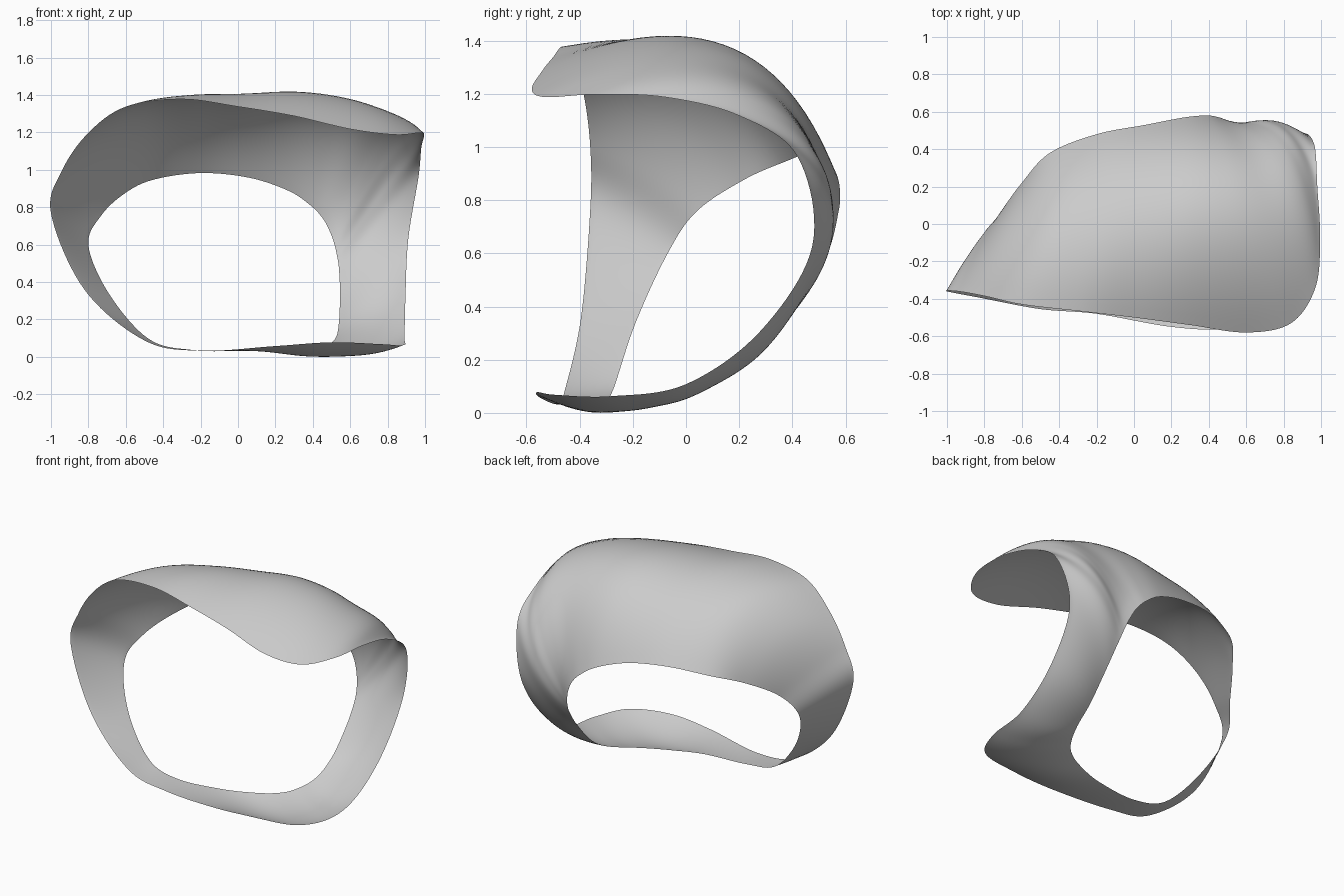
import bpy
from mathutils import Vector

if "Cube" in bpy.data.objects:
    bpy.data.objects.remove(bpy.data.objects["Cube"])

# Three closed guide rails around the band: left side, roof, right-back strip, base
outer_edge = [(-1, -.36, .77), (-.94, -.36, 1.0), (-.8, -.385, 1.2), (-.6, -.43, 1.34), (-.3, -.465, 1.38),
              (0, -.5, 1.34), (.3, -.54, 1.29), (.6, -.58, 1.22), (.84, -.53, 1.19), (.97, -.34, 1.2),
              (.995, -.08, 1.19), (.98, .2, 1.12), (.965, .42, .965), (.91, .475, .63), (.895, .28, .31),
              (.89, 0, .11), (.885, -.28, .065), (.77, -.49, .07), (.5, -.56, .08), (.2, -.55, .06),
              (-.2, -.48, .035), (-.5, -.455, .09), (-.82, -.395, .36)]
mid_line = [(-.91, -.22, .69), (-.84, -.14, .9), (-.67, .01, 1.1), (-.46, .1, 1.25), (-.2, .17, 1.3),
            (.05, .19, 1.335), (.3, .2, 1.365), (.52, .22, 1.335), (.69, .26, 1.26), (.79, .33, 1.18),
            (.83, .4, 1.09), (.83, .485, .96), (.785, .545, .76), (.74, .475, .51), (.73, .29, .24),
            (.7, .03, .07), (.66, -.15, .02), (.55, -.27, .005), (.38, -.35, .005), (.12, -.41, .035),
            (-.22, -.4, .035), (-.49, -.37, .09), (-.75, -.3, .34)]
inner_edge = [(-.8, -.07, .6), (-.73, .04, .76), (-.6, .22, .88), (-.45, .38, .95), (-.2, .48, .985),
              (.06, .53, .96), (.27, .57, .89), (.39, .58, .81), (.455, .57, .74), (.492, .555, .67),
              (.515, .535, .605), (.53, .51, .54), (.54, .47, .47), (.545, .38, .35), (.54, .23, .19),
              (.52, .08, .1), (.46, -.05, .06), (.38, -.13, .045), (.25, -.2, .04), (.05, -.27, .04),
              (-.25, -.3, .04), (-.48, -.27, .1), (-.69, -.19, .34)]
STEPS, ACROSS = 10, 28


def smooth_loop(points):
    """Closed Catmull-Rom curve through the points."""
    p = [Vector(q) for q in points]
    n, out = len(p), []
    for i in range(n):
        a, b, c, d = p[i - 1], p[i], p[(i + 1) % n], p[(i + 2) % n]
        for k in range(STEPS):
            t = k / STEPS
            out.append(.5 * (2 * b + (c - a) * t + (2 * a - 5 * b + 4 * c - d) * t * t
                             + (3 * b - a - 3 * c + d) * t ** 3))
    return out


def arch(a, m, b):
    """Quadratic arc from a through m to b, spaced by chord length."""
    s = (m - a).length / ((m - a).length + (b - m).length)
    for k in range(ACROSS + 1):
        t = k / ACROSS
        yield (a * ((t - s) * (t - 1) / s) + m * (t * (t - 1) / (s * (s - 1)))
               + b * (t * (t - s) / (1 - s)))


# Loft the open band surface
rows = list(zip(*(smooth_loop(r) for r in (outer_edge, mid_line, inner_edge))))
verts = [v for r in rows for v in arch(*r)]
w, n = ACROSS + 1, len(rows)
faces = []
for i in range(n):
    j = (i + 1) % n
    for k in range(ACROSS):
        faces.append((i * w + k, i * w + k + 1, j * w + k + 1, j * w + k))

# Rest the band on the ground
low = min(v.z for v in verts)
for v in verts:
    v.z -= low

mesh = bpy.data.meshes.new("curved_band")
mesh.from_pydata(verts, [], faces)
mesh.flip_normals()
mesh.polygons.foreach_set("use_smooth", [True] * len(mesh.polygons))
band = bpy.data.objects.new("curved_band", mesh)
bpy.context.collection.objects.link(band)

# Ease out lofting ripples inside the band, leaving both rims fixed
inside = band.vertex_groups.new(name="inside")
inside.add([i for i in range(len(verts)) if 0 < i % w < ACROSS], 1, 'REPLACE')
relax = band.modifiers.new("relax", 'SMOOTH')
relax.factor = .5
relax.iterations = 10
relax.vertex_group = "inside"
